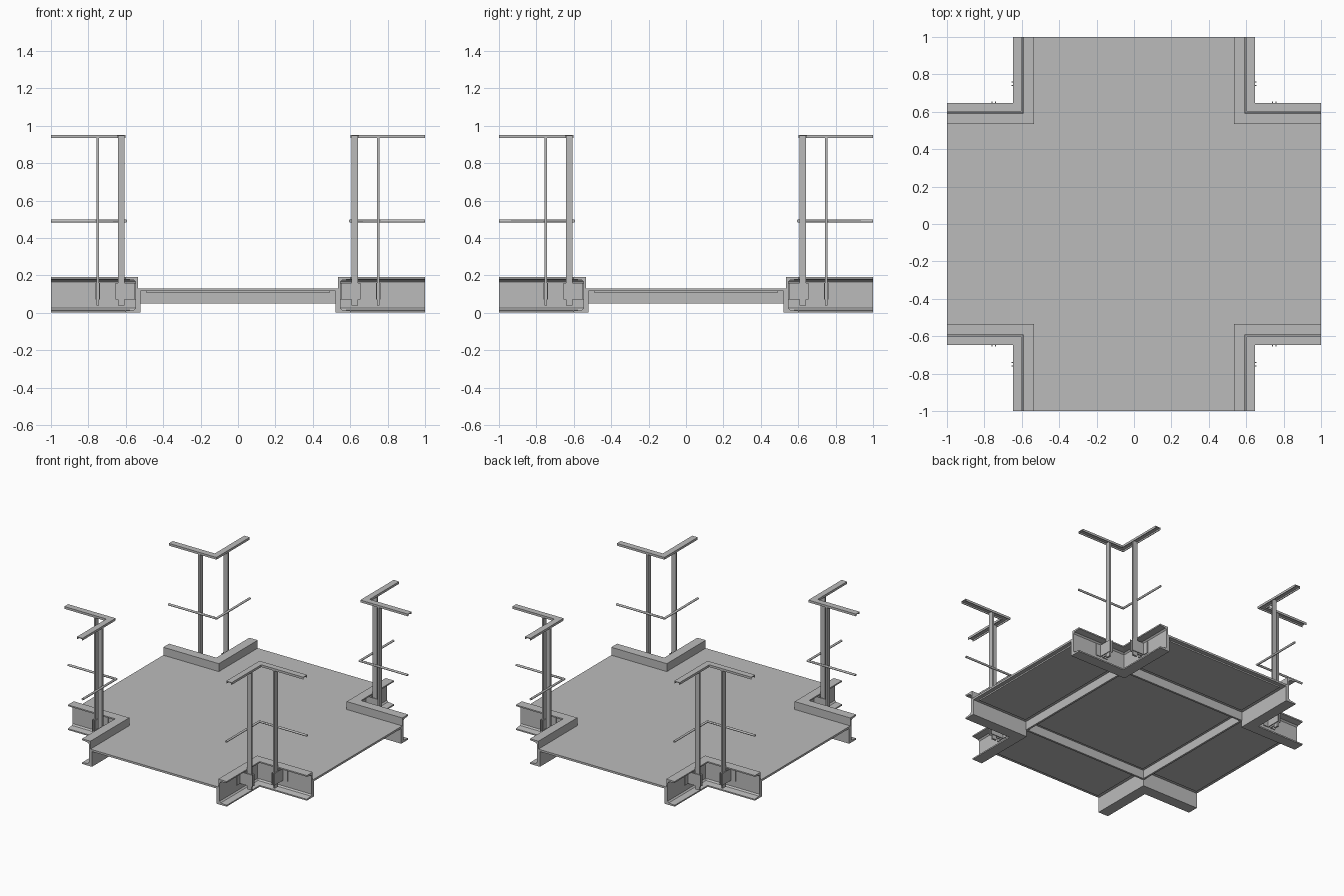
import bpy, bmesh, math

if "Cube" in bpy.data.objects:
    bpy.data.objects.remove(bpy.data.objects["Cube"])

grey = bpy.data.materials.new("steel_grey")
grey.diffuse_color = (0.5, 0.5, 0.5, 1)
grey.use_nodes = True
grey.node_tree.nodes["Principled BSDF"].inputs["Base Color"].default_value = grey.diffuse_color


def finish(bm, name, mirror=True):
    bmesh.ops.recalc_face_normals(bm, faces=bm.faces)
    me = bpy.data.meshes.new(name)
    bm.to_mesh(me)
    bm.free()
    me.materials.append(grey)
    ob = bpy.data.objects.new(name, me)
    bpy.context.collection.objects.link(ob)
    if mirror:  # repeat the one corner in all four quadrants
        m = ob.modifiers.new("four_corners", 'MIRROR')
        m.use_axis = (True, True, False)
        m.use_mirror_merge = False
    return ob


def corner_sweep(name, profile):
    """Sweep an (offset, z) profile round the L-shaped corner with a mitre."""
    bm = bmesh.new()
    rings = [[bm.verts.new(p) for p in ring] for ring in (
        [(1, o, z) for o, z in profile],
        [(o, o, z) for o, z in profile],
        [(o, 1, z) for o, z in profile])]
    n = len(profile)
    for a, b in zip(rings, rings[1:]):
        for i in range(n):
            j = (i + 1) % n
            bm.faces.new((a[i], a[j], b[j], b[i]))
    bm.faces.new(rings[0])
    bm.faces.new(rings[2])
    return finish(bm, name)


def add_box(bm, x0, x1, y0, y1, z0, z1):
    v = bmesh.ops.create_cube(bm, size=1)["verts"]
    for p in v:
        p.co = ((x0 + x1) / 2 + p.co.x * (x1 - x0),
                (y0 + y1) / 2 + p.co.y * (y1 - y0),
                (z0 + z1) / 2 + p.co.z * (z1 - z0))


def paired_boxes(name, boxes):
    """Boxes on the x arm, repeated across the diagonal on the y arm."""
    bm = bmesh.new()
    for x0, x1, y0, y1, z0, z1 in boxes:
        add_box(bm, x0, x1, y0, y1, z0, z1)
        add_box(bm, y0, y1, x0, x1, z0, z1)
    return finish(bm, name)


# cross-shaped deck plate
w = 0.535
bm = bmesh.new()
quarter = [(1, -w), (1, w), (w, w)]
pts = []
for k in range(4):
    c, s = round(math.cos(k * math.pi / 2)), round(math.sin(k * math.pi / 2))
    pts += [(x * c - y * s, x * s + y * c, 0.115) for x, y in quarter]
f = bm.faces.new([bm.verts.new(p) for p in pts])
top = bmesh.ops.extrude_face_region(bm, geom=[f])["geom"]
for v in top:
    if isinstance(v, bmesh.types.BMVert):
        v.co.z = 0.13
finish(bm, "deck_plate", mirror=False)

# inset panels under the deck
bm = bmesh.new()
add_box(bm, -0.49, 0.49, -0.49, 0.49, 0.105, 0.116)
for s in (-1, 1):
    a, b = sorted((s * 0.56, s * 0.97))
    add_box(bm, a, b, -0.49, 0.49, 0.105, 0.116)
    add_box(bm, -0.49, 0.49, a, b, 0.105, 0.116)
finish(bm, "under_deck_panels", mirror=False)

# cross beams closing the central square
bm = bmesh.new()
for s in (-1, 1):
    a, b = sorted((s * 0.515, s * 0.53))
    add_box(bm, a, b, -0.53, 0.53, 0.05, 0.116)
    add_box(bm, -0.53, 0.53, a, b, 0.05, 0.116)
finish(bm, "cross_beams", mirror=False)

# corner channel beams, open to the outside, with deck seat plates
corner_sweep("corner_channel", [
    (0.535, 0), (0.605, 0), (0.605, 0.01), (0.557, 0.016), (0.547, 0.026),
    (0.547, 0.164), (0.557, 0.174), (0.605, 0.18), (0.605, 0.19), (0.535, 0.19)])
corner_sweep("deck_seat", [(0.522, 0), (0.536, 0), (0.536, 0.118), (0.522, 0.118)])

# handrail: shallow channel open below
corner_sweep("handrail", [
    (0.602, 0.933), (0.607, 0.933), (0.607, 0.944), (0.643, 0.944),
    (0.643, 0.933), (0.648, 0.933), (0.648, 0.95), (0.602, 0.95)])

# round middle rail
rail = corner_sweep("middle_rail", [
    (0.6 + 0.008 * math.cos(i * math.pi / 6), 0.49 + 0.008 * math.sin(i * math.pi / 6))
    for i in range(12)])

# posts and their brackets
paired_boxes("posts", [(0.743, 0.757, 0.606, 0.642, 0.04, 0.944)])
brackets = []
for s in (-1, 1):
    leg = sorted((0.75 + s * 0.007, 0.75 + s * 0.013))
    foot = sorted((0.75 + s * 0.013, 0.75 + s * 0.05))
    brackets.append((*leg, 0.546, 0.655, 0.07, 0.16))
    brackets.append((*foot, 0.546, 0.553, 0.07, 0.16))
paired_boxes("post_brackets", brackets)

# smooth the round rail only
bpy.ops.object.select_all(action='DESELECT')
rail.select_set(True)
bpy.context.view_layer.objects.active = rail
bpy.ops.object.shade_smooth_by_angle(angle=math.radians(35))
